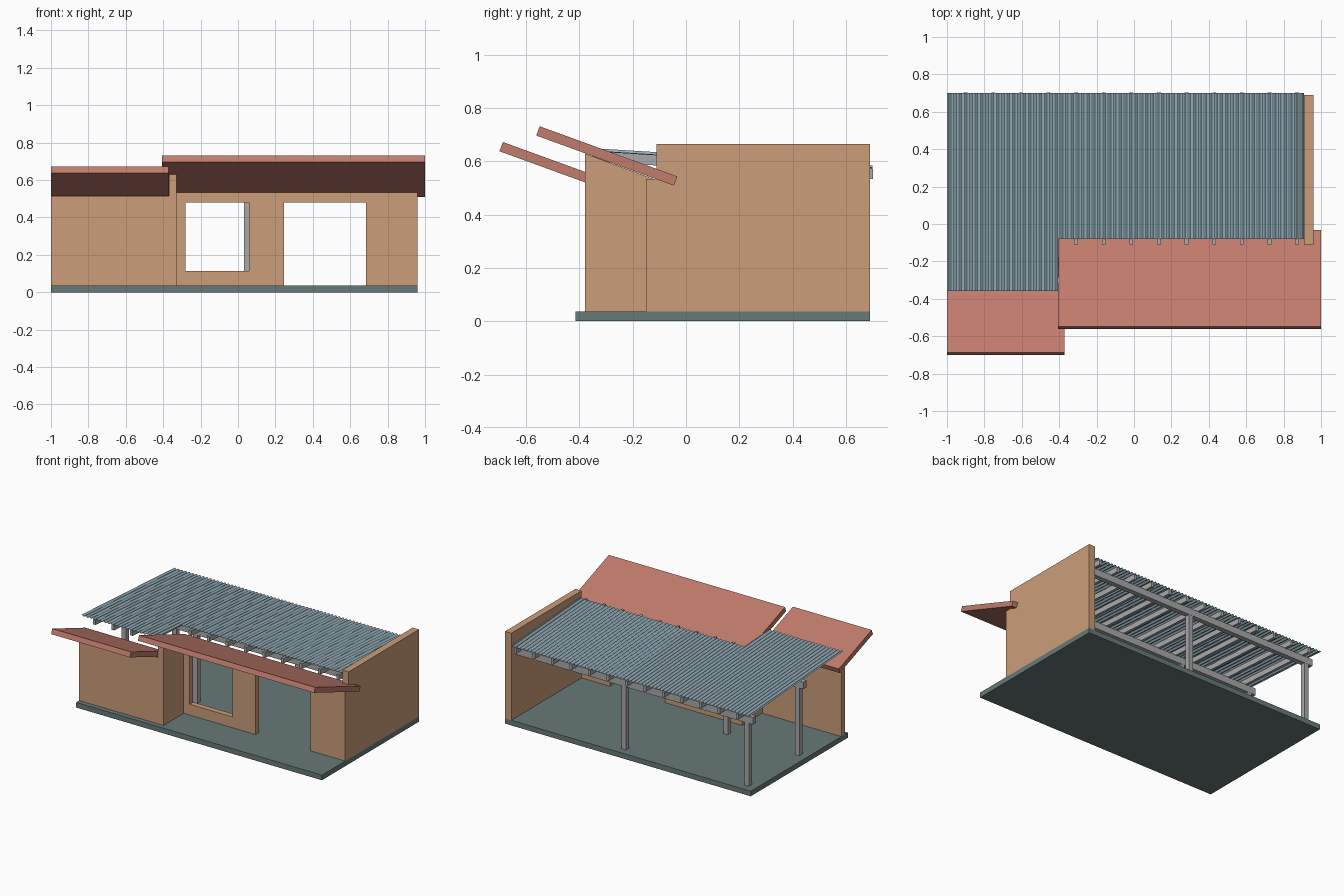
import bpy, bmesh, math

if "Cube" in bpy.data.objects:
    bpy.data.objects.remove(bpy.data.objects["Cube"])


def material(name, rgb):
    m = bpy.data.materials.new(name)
    m.diffuse_color = (*rgb, 1)
    m.use_nodes = True
    m.node_tree.nodes["Principled BSDF"].inputs["Base Color"].default_value = m.diffuse_color
    return m


WALL = material("tan_wall", (0.60, 0.34, 0.19))
TILE = material("red_roof", (0.53, 0.20, 0.15))
SLAB = material("grey_green_slab", (0.14, 0.19, 0.19))
STEEL = material("grey_steel", (0.40, 0.40, 0.41))
SHEET = material("blue_grey_sheet", (0.32, 0.45, 0.52))


def finish(name, bm, mat):
    bmesh.ops.recalc_face_normals(bm, faces=bm.faces)
    me = bpy.data.meshes.new(name)
    bm.to_mesh(me)
    bm.free()
    me.materials.append(mat)
    ob = bpy.data.objects.new(name, me)
    bpy.context.collection.objects.link(ob)
    return ob


def prism(name, x0, x1, profile, mat):
    """Extrude a (y, z) profile along x."""
    bm = bmesh.new()
    f = bm.faces.new([bm.verts.new((x0, y, z)) for y, z in profile])
    ext = bmesh.ops.extrude_face_region(bm, geom=[f])
    for v in ext["geom"]:
        if isinstance(v, bmesh.types.BMVert):
            v.co.x = x1
    return finish(name, bm, mat)


def box(name, x0, x1, y0, y1, z0, z1, mat):
    return prism(name, x0, x1, [(y0, z0), (y1, z0), (y1, z1), (y0, z1)], mat)


FLOOR = 0.037

# floor slab
box("floor_slab", -1, 0.96, -0.415, 0.69, 0, FLOOR, SLAB)

# side wall and left bay walls
box("right_wall", 0.91, 0.96, -0.11, 0.69, FLOOR, 0.665, WALL)
box("left_front_wall", -1, -0.37, -0.38, -0.34, FLOOR, 0.515, WALL)
prism("return_wall", -0.37, -0.328,
      [(-0.38, FLOOR), (-0.11, FLOOR), (-0.11, 0.53), (-0.38, 0.63)], WALL)

# front wall: grid of panels, leaving out the window and the door
xs = [-0.328, -0.28, 0.06, 0.245, 0.685, 0.96]
zs = [FLOOR, 0.115, 0.48, 0.533]
openings = {(1, 1), (3, 0), (3, 1)}
bm = bmesh.new()
grid = [[bm.verts.new((x, -0.15, z)) for z in zs] for x in xs]
for i in range(len(xs) - 1):
    for k in range(len(zs) - 1):
        if (i, k) not in openings:
            bm.faces.new((grid[i][k], grid[i + 1][k], grid[i + 1][k + 1], grid[i][k + 1]))
geom = bmesh.ops.extrude_face_region(bm, geom=bm.faces[:], use_keep_orig=True)["geom"]
for v in geom:
    if isinstance(v, bmesh.types.BMVert):
        v.co.y = -0.11
finish("front_wall", bm, WALL)


# tilted front canopies, rising towards the front at 20 degrees
def canopy(name, x0, x1, y, z, length):
    c, s, t = math.cos(math.radians(20)), math.sin(math.radians(20)), 0.037
    prism(name, x0, x1, [(y, z), (y + length * c, z - length * s),
                         (y + length * c + t * s, z - length * s + t * c),
                         (y + t * s, z + t * c)], TILE)


canopy("right_canopy", -0.405, 1.0, -0.562, 0.697, 0.55)
canopy("left_canopy", -1.0, -0.372, -0.70, 0.638, 0.40)


# gently sloping rear roof: height of the rafter undersides
def under(y):
    return 0.535 + 0.062 * (0.69 - y)


# rafters, longer over the left bay
for i in range(13):
    x = 0.872 - 0.1477 * i
    y0, y1 = (-0.35 if x < -0.405 else -0.11), 0.702
    prism(f"rafter_{i + 1}", x - 0.01, x + 0.01,
          [(y0, under(y0)), (y1, under(y1)), (y1, under(y1) + 0.038), (y0, under(y0) + 0.038)], STEEL)

# beams and posts
for label, y, post_xs in (("rear", 0.62, (-0.93, 0.05)), ("middle", 0.045, (-0.93, -0.36))):
    top = under(y)
    box(f"{label}_beam", -0.98, 0.91, y - 0.018, y + 0.018, top - 0.048, top + 0.002, STEEL)
    for i, x in enumerate(post_xs):
        box(f"{label}_post_{i + 1}", x - 0.017, x + 0.017, y - 0.017, y + 0.017,
            FLOOR, top - 0.046, STEEL)


# corrugated sheets
def corrugated(name, x0, x1, y0, y1):
    pitch, seg = 0.0285, 8
    n = round((x1 - x0) / pitch * seg)
    bm = bmesh.new()
    rows = []
    for i in range(n + 1):
        x = x0 + (x1 - x0) * i / n
        w = 0.044 + 0.005 * math.sin(2 * math.pi * (x + 1) / pitch)
        rows.append([bm.verts.new((x, y, under(y) + w)) for y in (y0, y1)])
    for a, b in zip(rows, rows[1:]):
        bm.faces.new((a[0], b[0], b[1], a[1]))
    ob = finish(name, bm, SHEET)
    mod = ob.modifiers.new("thickness", "SOLIDIFY")
    mod.thickness = 0.002
    mod.offset = 0


corrugated("left_sheet", -1.0, -0.405, -0.357, 0.70)
corrugated("right_sheet", -0.405, 0.908, -0.08, 0.70)
